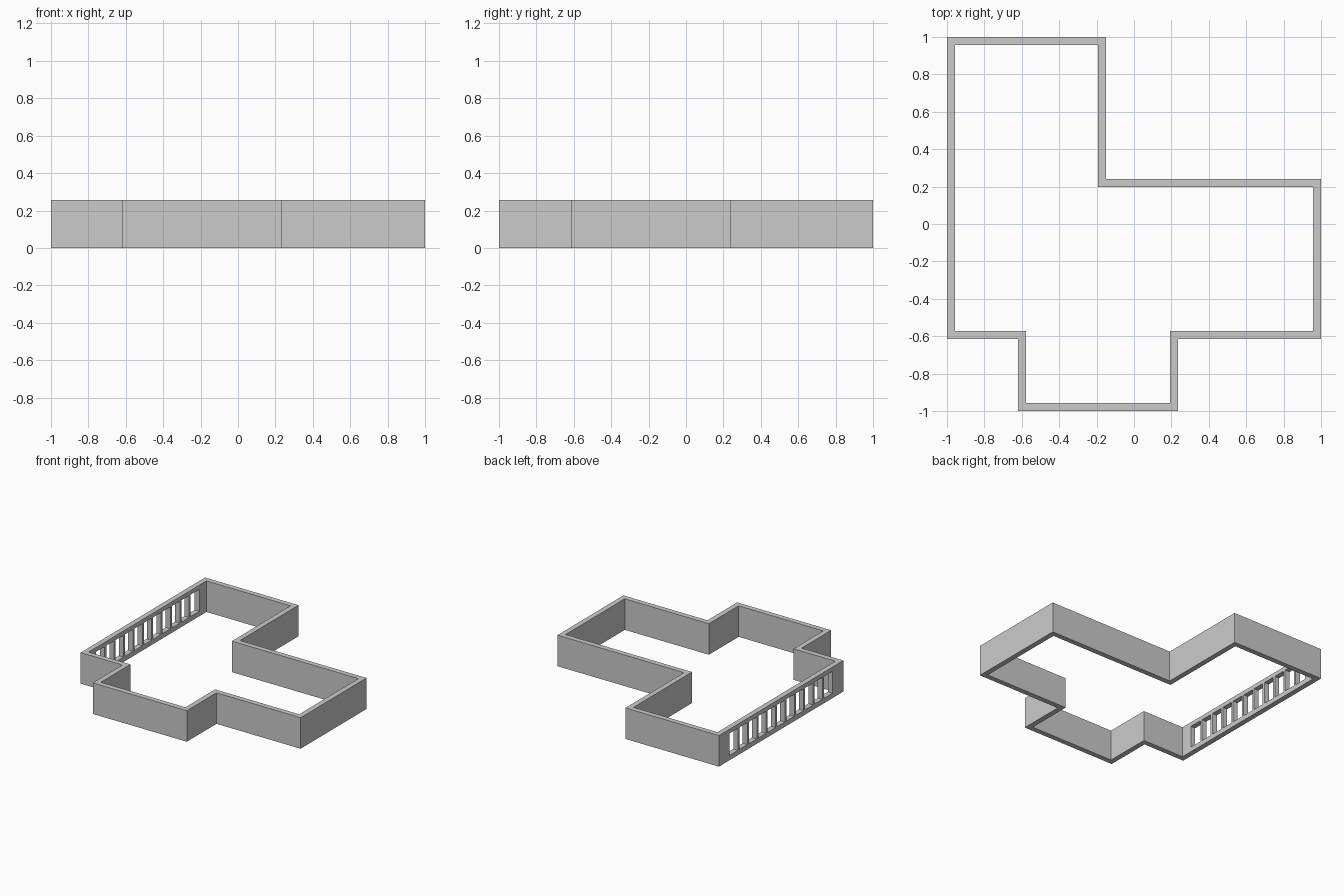
import bpy, bmesh
from mathutils import Vector

if "Cube" in bpy.data.objects:
    bpy.data.objects.remove(bpy.data.objects["Cube"])

H, T = 0.255, 0.043
OUTLINE = [(-1, 1), (-1, -0.615), (-0.62, -0.615), (-0.62, -1), (0.235, -1),
           (0.235, -0.615), (1, -0.615), (1, 0.24), (-0.15, 0.24), (-0.15, 1)]


def add_box(name, lo, hi):
    lo, hi = Vector(lo), Vector(hi)
    bpy.ops.mesh.primitive_cube_add(size=1, location=(lo + hi) / 2)
    ob = bpy.context.object
    ob.name = name
    ob.scale = hi - lo
    bpy.ops.object.transform_apply(location=False, rotation=False, scale=True)
    return ob


def inset(points, t):
    # square-cornered inward offset of a counter-clockwise outline
    result = []
    for i, p in enumerate(points):
        p = Vector(p)
        a = (p - Vector(points[i - 1])).normalized()
        b = (Vector(points[(i + 1) % len(points)]) - p).normalized()
        result.append(p + t * Vector((-a.y - b.y, a.x + b.x)))
    return result


# perimeter wall: ring between outline and its inset, extruded upward
bm = bmesh.new()
outer = [bm.verts.new((x, y, 0)) for x, y in OUTLINE]
inner = [bm.verts.new((x, y, 0)) for x, y in inset(OUTLINE, T)]
n = len(outer)
faces = [bm.faces.new((outer[i], inner[i], inner[(i + 1) % n], outer[(i + 1) % n]))
         for i in range(n)]
geom = bmesh.ops.extrude_face_region(bm, geom=faces, use_keep_orig=True)["geom"]
bmesh.ops.translate(bm, vec=(0, 0, H),
                    verts=[v for v in geom if isinstance(v, bmesh.types.BMVert)])
bmesh.ops.recalc_face_normals(bm, faces=bm.faces)
mesh = bpy.data.meshes.new("perimeter_wall")
bm.to_mesh(mesh)
bm.free()
wall = bpy.data.objects.new("perimeter_wall", mesh)
bpy.context.collection.objects.link(wall)

# long opening in the left wall
Y0, Y1, Z0, Z1 = -0.475, 0.865, 0.04, H - 0.035
cutter = add_box("opening_cutter", (-1.1, Y0, Z0), (-0.9, Y1, Z1))
cutter.hide_render = True
cutter.display_type = 'WIRE'
mod = wall.modifiers.new("opening", 'BOOLEAN')
mod.operation = 'DIFFERENCE'
mod.solver = 'EXACT'
mod.object = cutter

# upright slats dividing the opening
GAPS, W = 11, 0.02
for i in range(1, GAPS):
    y = Y0 + (Y1 - Y0) * i / GAPS
    add_box(f"slat_{i}", (-1, y - W / 2, Z0), (-1 + T, y + W / 2, Z1))
